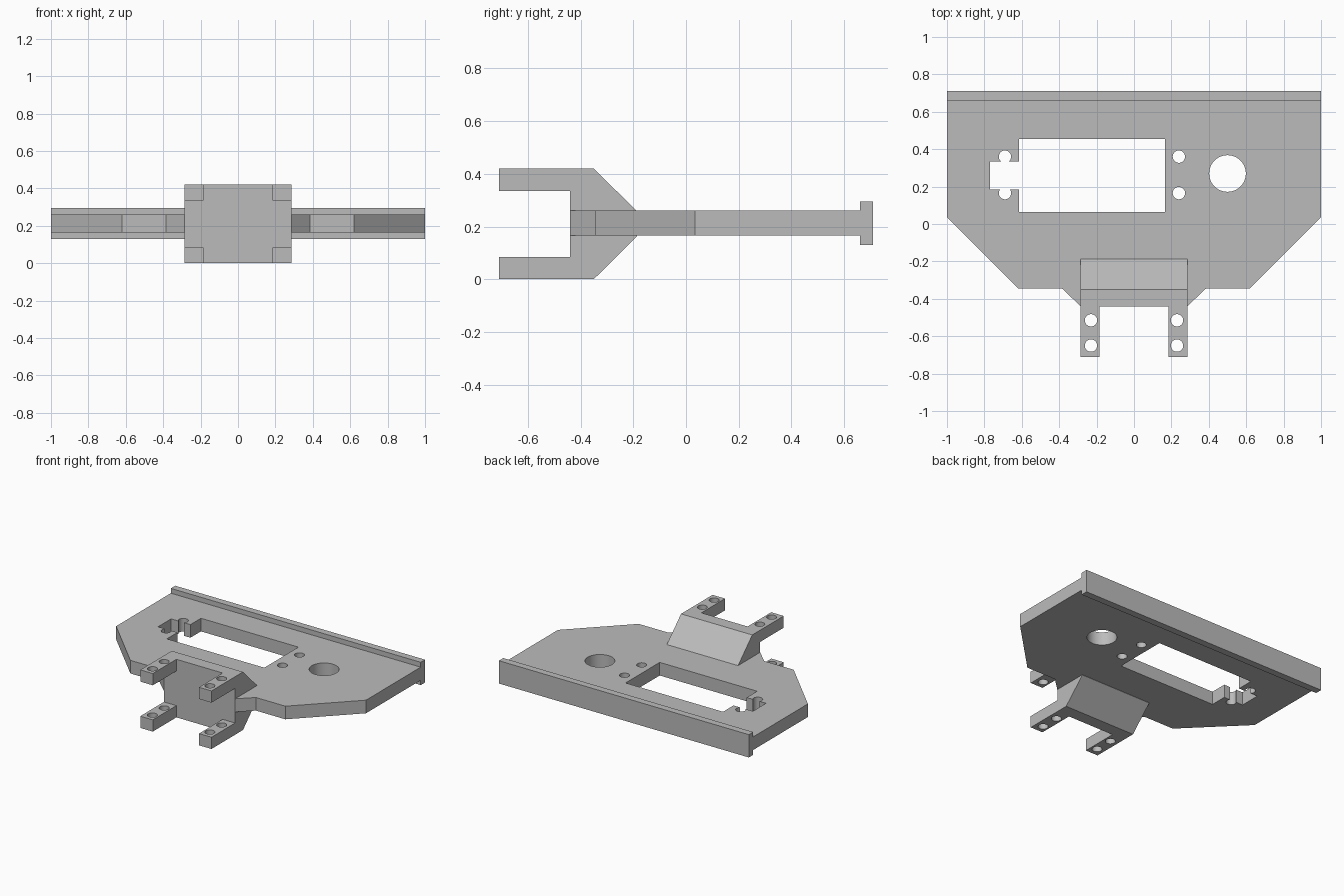
import bpy
import bmesh
from math import radians
from mathutils import Vector

cube = bpy.data.objects.get("Cube")
if cube:
    bpy.data.objects.remove(cube, do_unlink=True)

grey = bpy.data.materials.new("plain grey")
grey.use_nodes = True
GREY = (0.5, 0.5, 0.5, 1)
grey.diffuse_color = GREY
grey.node_tree.nodes["Principled BSDF"].inputs["Base Color"].default_value = GREY


def finish(name, bm):
    bmesh.ops.recalc_face_normals(bm, faces=bm.faces)
    mesh = bpy.data.meshes.new(name)
    bm.to_mesh(mesh)
    bm.free()
    mesh.materials.append(grey)
    obj = bpy.data.objects.new(name, mesh)
    bpy.context.collection.objects.link(obj)
    return obj


def extrude(name, points, offset):
    """Close a flat profile and extrude it into a solid."""
    bm = bmesh.new()
    face = bm.faces.new([bm.verts.new(p) for p in points])
    new = bmesh.ops.extrude_face_region(bm, geom=[face])["geom"]
    verts = [v for v in new if isinstance(v, bmesh.types.BMVert)]
    bmesh.ops.translate(bm, verts=verts, vec=Vector(offset))
    return finish(name, bm)


def box(name, x0, x1, y0, y1, z0, z1):
    pts = [(x0, y0, z0), (x1, y0, z0), (x1, y1, z0), (x0, y1, z0)]
    return extrude(name, pts, (0, 0, z1 - z0))


def drill(name, x, y, radius):
    bm = bmesh.new()
    bmesh.ops.create_cone(bm, cap_ends=True, segments=48, radius1=radius,
                          radius2=radius, depth=2)
    bmesh.ops.translate(bm, verts=bm.verts, vec=Vector((x, y, 0)))
    return finish(name, bm)


def cut(obj, cutters):
    bpy.ops.object.select_all(action="DESELECT")
    bpy.context.view_layer.objects.active = obj
    obj.select_set(True)
    for cutter in cutters:
        cutter.hide_render = True
        mod = obj.modifiers.new("cut", "BOOLEAN")
        mod.operation = "DIFFERENCE"
        mod.solver = "EXACT"
        mod.object = cutter
        bpy.ops.object.modifier_apply(modifier=mod.name)
        bpy.data.objects.remove(cutter, do_unlink=True)
    bpy.ops.object.shade_smooth_by_angle(angle=radians(30))


# Main plate: mirrored outline, its front tongue buried in the bracket
half = [(1, 0.66), (1, 0.035), (0.62, -0.345), (0.385, -0.345),
        (0.285, -0.44), (0.27, -0.42)]
outline = half + [(-x, y) for x, y in reversed(half)]
plate = extrude("main_plate", [(x, y, 0.165) for x, y in outline], (0, 0, 0.095))

# Servo window with its cable slot, screw holes and round hole
cutters = [box("window_cutter", -0.615, 0.165, 0.065, 0.455, -1, 1),
           box("slot_cutter", -0.77, -0.6, 0.185, 0.335, -1, 1),
           drill("round_hole_cutter", 0.5, 0.27, 0.098)]
for x in (-0.69, 0.24):
    for y in (0.165, 0.36):
        cutters.append(drill("screw_cutter", x, y, 0.033))
cut(plate, cutters)

# Rear rail
box("rear_rail", -1, 1, 0.66, 0.71, 0.13, 0.295)

# Front bracket: side profile, mirrored about its middle height
MID = 0.21
upper = [(-0.44, 0.125), (-0.71, 0.125), (-0.71, 0.21), (-0.35, 0.21),
         (-0.185, 0.047)]
profile = [(y, MID + h) for y, h in upper]
profile += [(y, MID - h) for y, h in reversed(upper)]
bracket = extrude("front_bracket", [(-0.285, y, z) for y, z in profile],
                  (0.57, 0, 0))

# Gap between the bracket arms, and the arm holes
cutters = [box("arm_gap_cutter", -0.185, 0.185, -1, -0.44, -1, 1)]
for x in (-0.23, 0.23):
    for y in (-0.515, -0.65):
        cutters.append(drill("arm_hole_cutter", x, y, 0.033))
cut(bracket, cutters)
